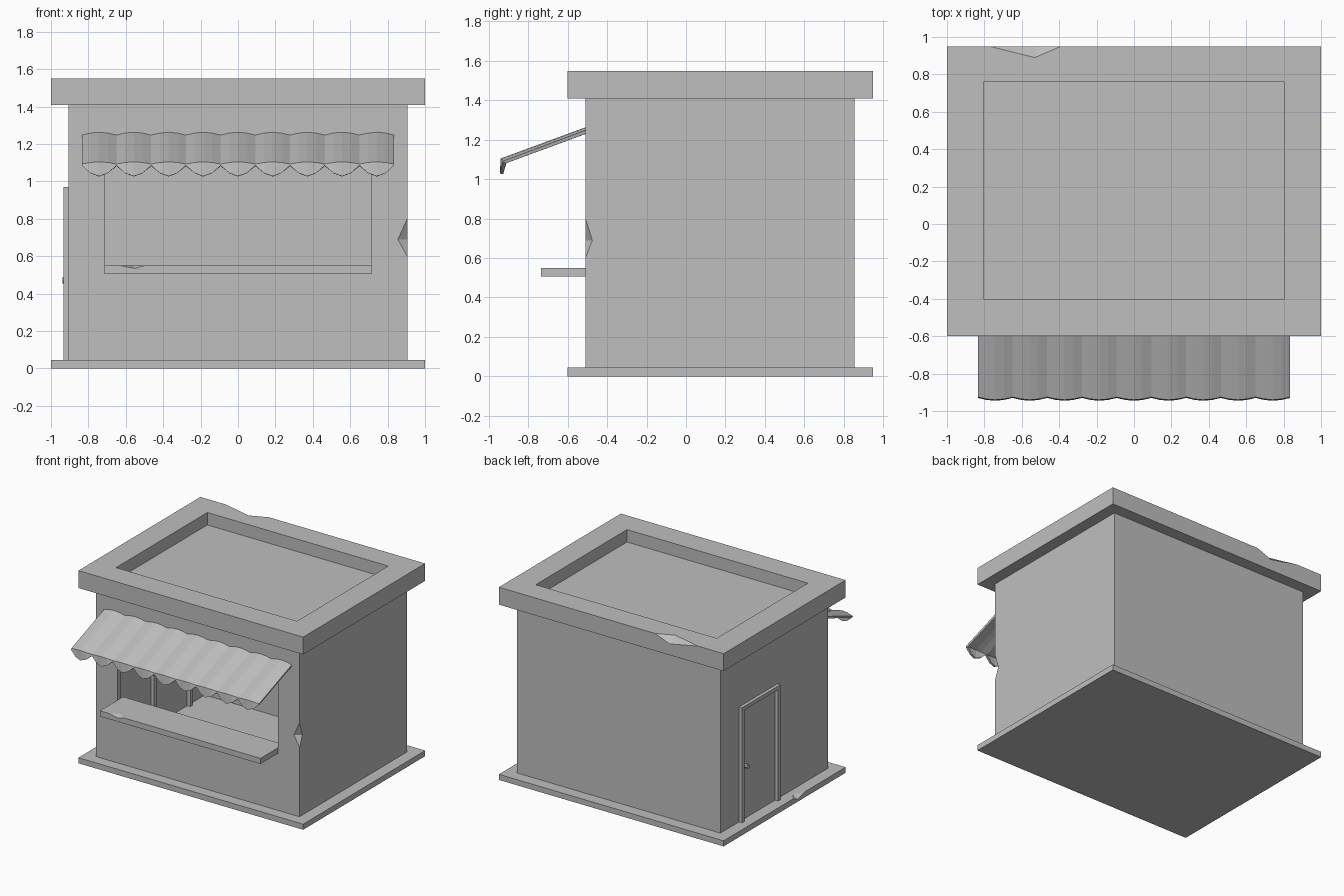
import bpy, bmesh, math
from mathutils import Vector

cube = bpy.data.objects.get("Cube")
if cube:
    bpy.data.objects.remove(cube, do_unlink=True)

gray = bpy.data.materials.new("plain_gray")
gray.use_nodes = True
COLOR = (0.52, 0.52, 0.52, 1)
gray.diffuse_color = COLOR
gray.node_tree.nodes["Principled BSDF"].inputs["Base Color"].default_value = COLOR


def finish(name, bm):
    bmesh.ops.recalc_face_normals(bm, faces=bm.faces)
    mesh = bpy.data.meshes.new(name)
    bm.to_mesh(mesh)
    bm.free()
    mesh.materials.append(gray)
    obj = bpy.data.objects.new(name, mesh)
    bpy.context.collection.objects.link(obj)
    return obj


def box(name, x, y, z):
    """Box from (min, max) pairs."""
    bm = bmesh.new()
    bmesh.ops.create_cube(bm, size=1)
    for v in bm.verts:
        v.co = [r[0] if c < 0 else r[1] for c, r in zip(v.co, (x, y, z))]
    return finish(name, bm)


def bake(obj):
    """Replace the mesh by its modified result."""
    bpy.context.view_layer.update()
    graph = bpy.context.evaluated_depsgraph_get()
    mesh = bpy.data.meshes.new_from_object(obj.evaluated_get(graph))
    obj.modifiers.clear()
    obj.data = mesh


def cut(obj, cutter):
    mod = obj.modifiers.new("cut", 'BOOLEAN')
    mod.operation = 'DIFFERENCE'
    mod.solver = 'EXACT'
    mod.object = cutter
    bake(obj)
    bpy.data.objects.remove(cutter, do_unlink=True)


def chip(obj, a, b, c, d, push):
    """Notch on the edge a-b, reaching c and d on the two adjoining faces."""
    outer = (Vector(a) + Vector(b)) / 2 + Vector(push)
    bm = bmesh.new()
    for p in (a, b, c, d, outer):
        bm.verts.new(p)
    bmesh.ops.convex_hull(bm, input=bm.verts)
    cut(obj, finish("chip_cutter", bm))


# Base slab with a worn edge
base = box("base", (-1, 1), (-0.6, 0.95), (0, 0.045))
chip(base, (-1, -0.08, 0.045), (-1, 0.07, 0.045),
     (-0.96, 0.01, 0.045), (-1, 0.01, 0.02), (-0.01, 0, 0.01))

# Hollow walls with a serving window
walls = box("walls", (-0.905, 0.905), (-0.51, 0.855), (0.04, 1.415))
cut(walls, box("room_cutter", (-0.865, 0.865), (-0.47, 0.815), (0, 1.5)))
cut(walls, box("window_cutter", (-0.715, 0.715), (-0.6, -0.4), (0.53, 1.2)))
chip(walls, (0.905, -0.51, 0.6), (0.905, -0.51, 0.8),
     (0.855, -0.51, 0.69), (0.905, -0.475, 0.69), (0.01, -0.01, 0))

# Roof slab with a sunken top
roof = box("roof", (-1, 1), (-0.6, 0.95), (1.41, 1.55))
cut(roof, box("roof_cutter", (-0.805, 0.805), (-0.4, 0.76), (1.45, 1.7)))
chip(roof, (-0.77, 0.95, 1.55), (-0.39, 0.95, 1.55),
     (-0.53, 0.89, 1.55), (-0.52, 0.95, 1.5), (0, 0.01, 0.01))

# Serving counter
counter = box("counter", (-0.715, 0.715), (-0.735, -0.44), (0.505, 0.55))
chip(counter, (-0.63, -0.735, 0.55), (-0.5, -0.735, 0.55),
     (-0.56, -0.69, 0.55), (-0.55, -0.735, 0.535), (0, -0.01, 0.01))

# Scalloped awning: ribbed slope with a hanging edge
SCALLOPS, STEPS, HALF = 9, 4, 0.835
bm = bmesh.new()
columns = []
for i in range(SCALLOPS * STEPS + 1):
    x = -HALF + 2 * HALF * i / (SCALLOPS * STEPS)
    w = math.sin(math.pi * (i % STEPS) / STEPS)
    columns.append([bm.verts.new(p) for p in (
        (x, -0.505, 1.25 + 0.015 * w),
        (x, -0.925 - 0.015 * w, 1.093 + 0.012 * w),
        (x, -0.93 - 0.015 * w, 1.085 - 0.057 * w))])
for p, q in zip(columns, columns[1:]):
    for r in range(2):
        bm.faces.new((p[r], p[r + 1], q[r + 1], q[r]))
awning = finish("awning", bm)
if awning.data.polygons[0].normal.z < 0:
    awning.data.flip_normals()
solid = awning.modifiers.new("thickness", 'SOLIDIFY')
solid.thickness = 0.018
solid.offset = -1
bake(awning)

# Door frame through the side wall
DEPTH = (-0.932, -0.838)
for name, y in (("door_post_front", 0.13), ("door_post_back", 0.59)):
    box(name, DEPTH, (y, y + 0.03), (0.04, 0.94))
box("door_lintel", DEPTH, (0.13, 0.62), (0.94, 0.97))

# Door knobs, outside and inside
for name, x in (("door_knob_outer", -0.921), ("door_knob_inner", -0.849)):
    bm = bmesh.new()
    bmesh.ops.create_cone(bm, cap_ends=True, segments=8, radius1=0.016,
                          radius2=0.016, depth=0.036)
    for v in bm.verts:
        v.co = (x + v.co.z, 0.545 + v.co.x, 0.47 + v.co.y)
    finish(name, bm)
